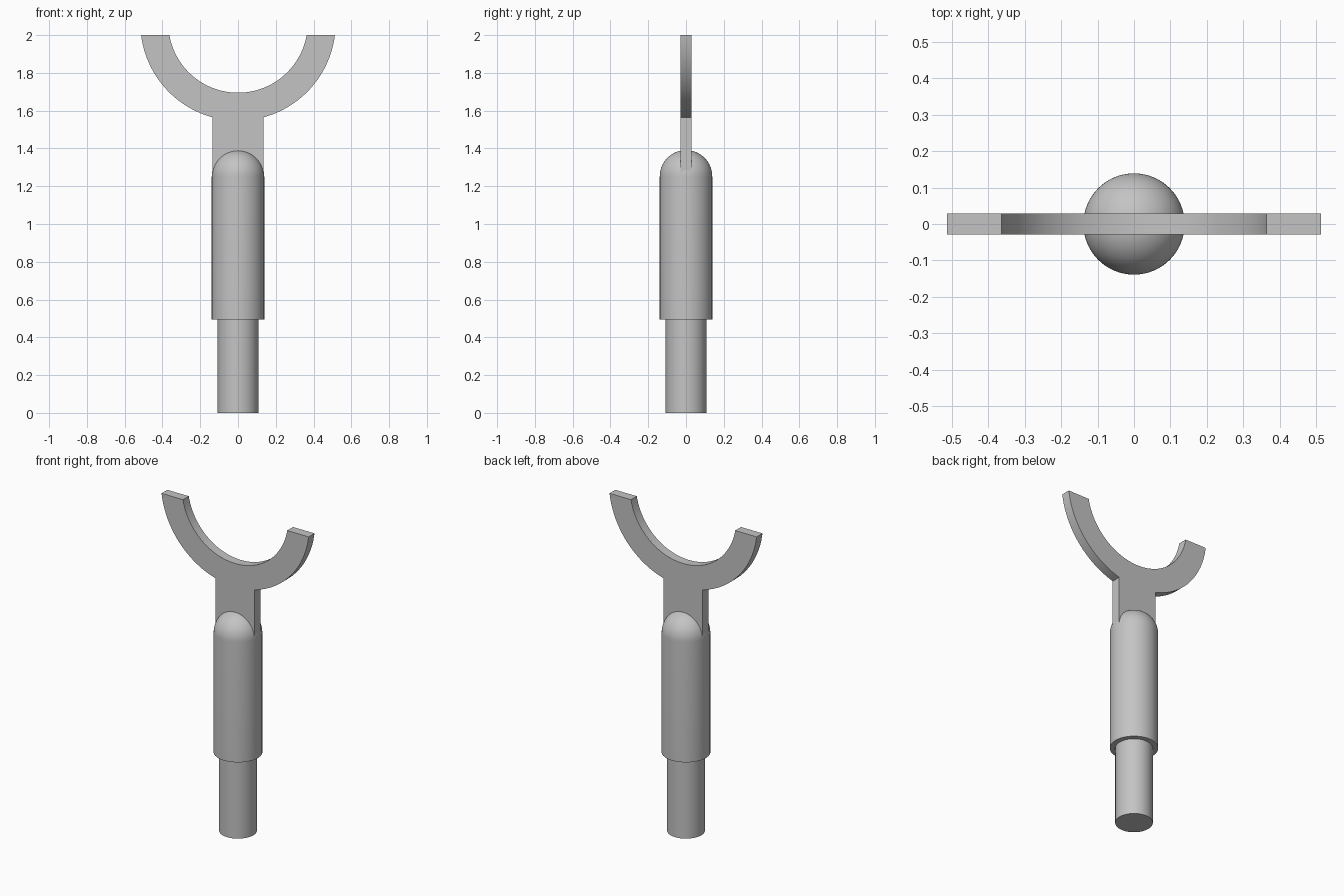
import bpy, bmesh, math

cube = bpy.data.objects.get("Cube")
if cube:
    bpy.data.objects.remove(cube)

grey = bpy.data.materials.new("plain grey")
grey.use_nodes = True
colour = (0.55, 0.55, 0.55, 1)
grey.diffuse_color = colour
grey.node_tree.nodes["Principled BSDF"].inputs["Base Color"].default_value = colour


def finish(name, bm):
    bmesh.ops.recalc_face_normals(bm, faces=bm.faces)
    mesh = bpy.data.meshes.new(name)
    bm.to_mesh(mesh)
    bm.free()
    mesh.materials.append(grey)
    obj = bpy.data.objects.new(name, mesh)
    bpy.context.collection.objects.link(obj)
    bpy.ops.object.select_all(action='DESELECT')
    obj.select_set(True)
    bpy.context.view_layer.objects.active = obj
    bpy.ops.object.shade_smooth_by_angle(angle=math.radians(30))
    return obj


def lathe(name, profile, steps=64):
    """Spin an (r, z) profile around the z axis."""
    bm = bmesh.new()
    verts = [bm.verts.new((r, 0, z)) for r, z in profile]
    edges = [bm.edges.new(pair) for pair in zip(verts, verts[1:])]
    bmesh.ops.spin(bm, geom=verts + edges, cent=(0, 0, 0), axis=(0, 0, 1),
                   angle=math.tau, steps=steps)
    bmesh.ops.remove_doubles(bm, verts=bm.verts, dist=1e-5)
    finish(name, bm)


def plate(name, outline, thickness):
    """Extrude an (x, z) outline along y, centred on y = 0."""
    bm = bmesh.new()
    face = bm.faces.new([bm.verts.new((x, -thickness / 2, z)) for x, z in outline])
    new = bmesh.ops.extrude_face_region(bm, geom=[face])["geom"]
    bmesh.ops.translate(bm, vec=(0, thickness, 0),
                        verts=[v for v in new if isinstance(v, bmesh.types.BMVert)])
    finish(name, bm)


def arc(cx, cz, r, start, end, n):
    angles = [start + (end - start) * i / n for i in range(n + 1)]
    return [(cx + r * math.cos(a), cz + r * math.sin(a)) for a in angles]


# Lower peg
lathe("lower_peg", [(0, 0), (0.108, 0), (0.108, 0.51), (0, 0.51)])

# Sleeve with a domed top
R, SHOULDER = 0.139, 1.252
dome = arc(0, SHOULDER, R, 0, math.pi / 2, 16)
dome[-1] = (0, SHOULDER + R)
lathe("domed_sleeve", [(0, 0.495), (R, 0.495)] + dome)

# Flat fork: open cradle joined to a stem that sinks into the dome
TOP, CENTRE, INNER, OUTER = 2.0, 2.064, 0.369, 0.517
STEM, STEM_BASE = 0.135, 1.2
tip_in = math.asin((TOP - CENTRE) / INNER)
tip_out = math.asin((TOP - CENTRE) / OUTER)
join = -math.acos(STEM / OUTER)
right_half = arc(0, CENTRE, OUTER, join, tip_out, 24)
left_half = [(-x, z) for x, z in reversed(right_half)]
cradle = arc(0, CENTRE, INNER, -math.pi - tip_in, tip_in, 56)
outline = ([(-STEM, STEM_BASE), (STEM, STEM_BASE)] + right_half
           + cradle[::-1] + left_half)
plate("cradle_fork", outline, 0.058)
